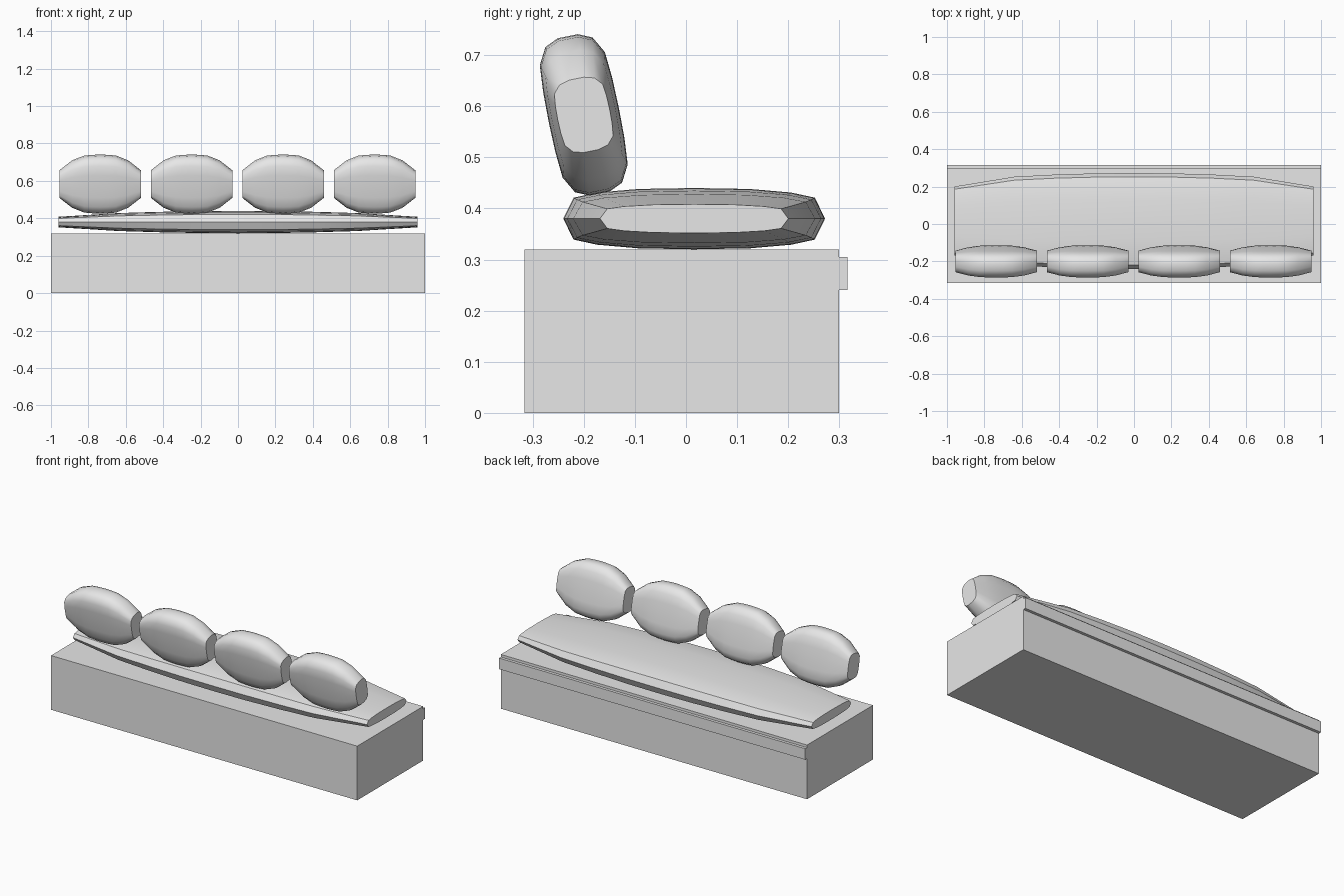
import bpy, bmesh, math

cube = bpy.data.objects.get("Cube")
if cube:
    bpy.data.objects.remove(cube, do_unlink=True)

grey = bpy.data.materials.new("light_grey")
grey.use_nodes = True
grey.diffuse_color = (0.8, 0.8, 0.8, 1)
grey.node_tree.nodes["Principled BSDF"].inputs["Base Color"].default_value = (0.8, 0.8, 0.8, 1)


def add_object(name, bm):
    bmesh.ops.recalc_face_normals(bm, faces=bm.faces)
    mesh = bpy.data.meshes.new(name)
    bm.to_mesh(mesh)
    bm.free()
    mesh.materials.append(grey)
    obj = bpy.data.objects.new(name, mesh)
    bpy.context.collection.objects.link(obj)
    return obj


def box(name, low, high):
    bm = bmesh.new()
    bmesh.ops.create_cube(bm, size=1)
    for v in bm.verts:
        v.co = [a + (c + 0.5) * (b - a) for a, b, c in zip(low, high, v.co)]
    return add_object(name, bm)


def cushion(name, half_profile, stations, centre, tilt=0):
    """Loft a profile along x; each station is (x, y scale, z scale)."""
    # Complete the upper half profile by mirroring it downwards
    profile = half_profile + [(y, -z) for y, z in reversed(half_profile) if z > 0]
    full = [(-x, a, b) for x, a, b in reversed(stations) if x > 0] + stations
    bm = bmesh.new()
    rings = []
    for x, sy, sz in full:
        ring = []
        for y, z in profile:
            y, z = y * sy, z * sz
            ring.append(bm.verts.new((
                x + centre[0],
                y * math.cos(tilt) - z * math.sin(tilt) + centre[1],
                y * math.sin(tilt) + z * math.cos(tilt) + centre[2])))
        rings.append(ring)
    n = len(profile)
    for a, b in zip(rings, rings[1:]):
        for i in range(n):
            j = (i + 1) % n
            bm.faces.new((a[i], a[j], b[j], b[i]))
    bm.faces.new(rings[0])
    bm.faces.new(rings[-1])
    obj = add_object(name, bm)
    bpy.ops.object.select_all(action='DESELECT')
    obj.select_set(True)
    bpy.context.view_layer.objects.active = obj
    bpy.ops.object.shade_smooth_by_angle(angle=math.radians(38))
    return obj


# Bench base and the lip along its back
box("bench_base", (-1, -0.316, 0), (1, 0.299, 0.32))
box("back_lip", (-1, 0.299, 0.24), (1, 0.316, 0.305))

# Long seat cushion with a sharp side seam
seat_half = [(-0.256, 0), (-0.236, 0.041), (-0.19, 0.051), (-0.11, 0.058), (0, 0.06),
             (0.11, 0.058), (0.19, 0.051), (0.236, 0.041), (0.256, 0)]
seat_stations = [(0, 1, 1), (0.2, 0.995, 0.98), (0.42, 0.97, 0.91),
                 (0.64, 0.925, 0.8), (0.96, 0.72, 0.47)]
cushion("seat_cushion", seat_half, seat_stations, (0, 0.016, 0.38))

# Row of four tilted back pillows
pillow_half = [(-0.07, 0), (-0.069, 0.06), (-0.065, 0.112), (-0.047, 0.145), (-0.02, 0.157),
               (0.02, 0.157), (0.047, 0.145), (0.065, 0.112), (0.069, 0.06), (0.07, 0)]
pillow_stations = [(0, 1, 1), (0.04, 0.995, 0.99), (0.085, 0.98, 0.965),
                   (0.15, 0.9, 0.8), (0.218, 0.74, 0.46)]
for i in range(4):
    cushion(f"back_pillow_{i + 1}", pillow_half, pillow_stations,
            (-0.737 + 0.489 * i, -0.2, 0.583), math.radians(11.5))
